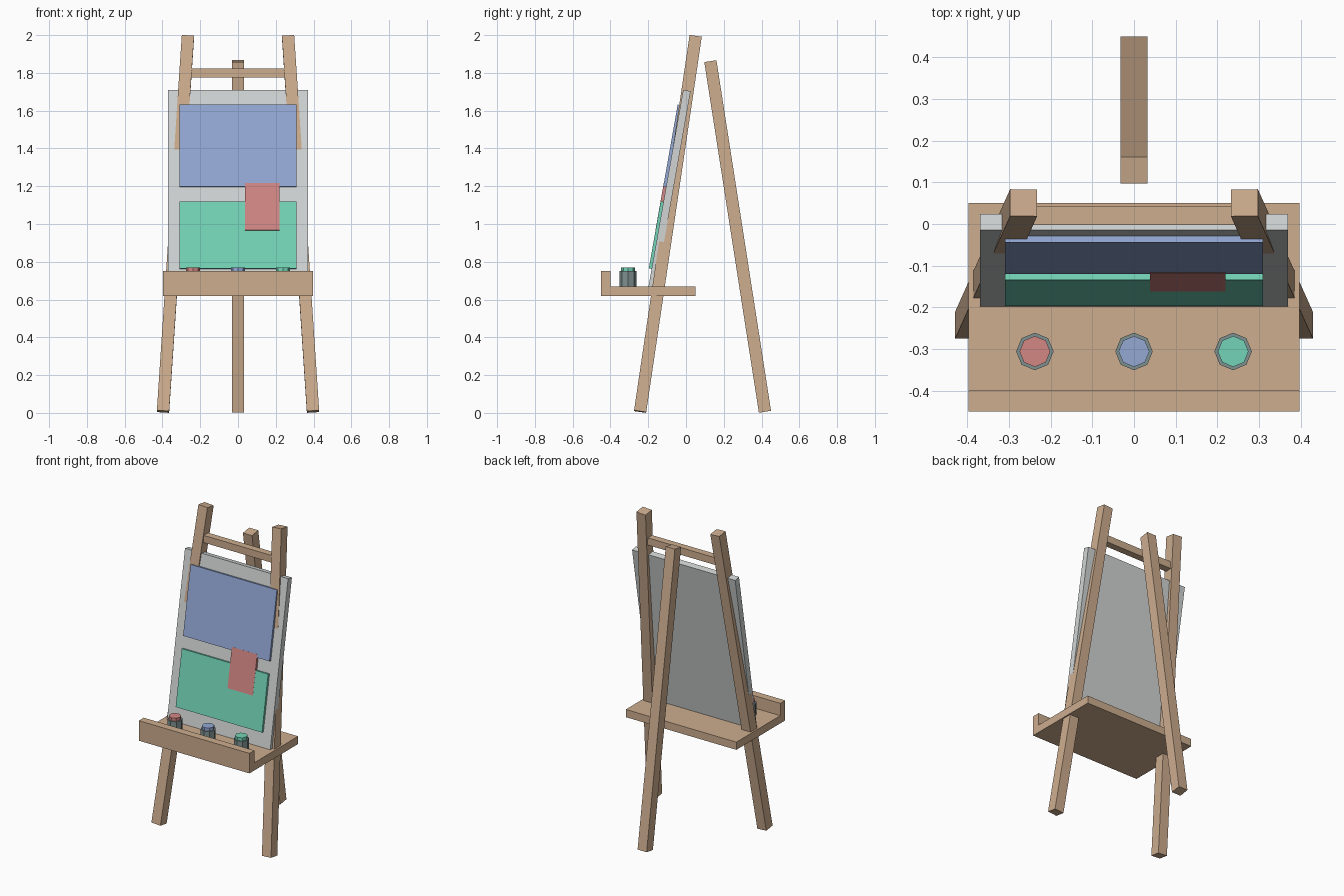
import bpy, bmesh, math
from mathutils import Vector, Matrix

if "Cube" in bpy.data.objects:
    bpy.data.objects.remove(bpy.data.objects["Cube"])


def material(name, rgb):
    """Flat material from 0-255 sRGB values."""
    def lin(c):
        c /= 255
        return c / 12.92 if c <= 0.04045 else ((c + 0.055) / 1.055) ** 2.4
    m = bpy.data.materials.new(name)
    m.diffuse_color = (*[lin(c) for c in rgb], 1)
    m.use_nodes = True
    m.node_tree.nodes["Principled BSDF"].inputs["Base Color"].default_value = m.diffuse_color
    return m


WOOD = material("wood", (205, 173, 143))
CANVAS = material("canvas grey", (210, 213, 213))
CUP = material("cup grey", (127, 145, 144))
RED = material("red paint", (210, 135, 132))
BLUE = material("blue paint", (147, 168, 212))
GREEN = material("green paint", (116, 212, 183))


def finish(name, bm, matrix, mat):
    me = bpy.data.meshes.new(name)
    bm.transform(matrix)
    bm.to_mesh(me)
    bm.free()
    me.materials.append(mat)
    ob = bpy.data.objects.new(name, me)
    bpy.context.collection.objects.link(ob)
    return ob


def box(name, size, matrix, mat):
    bm = bmesh.new()
    bmesh.ops.create_cube(bm, size=1)
    return finish(name, bm, matrix @ Matrix.Diagonal((*size, 1)), mat)


def span(name, lo, hi, mat):
    """Axis-aligned box between two corners."""
    lo, hi = Vector(lo), Vector(hi)
    return box(name, hi - lo, Matrix.Translation((lo + hi) / 2), mat)


def beam(name, a, b, width, mat):
    """Square beam between two end centres, kept square to the x axis."""
    a, b = Vector(a), Vector(b)
    d = (b - a).normalized()
    x = (Vector((1, 0, 0)) - d * d.x).normalized()
    y = d.cross(x)
    m = Matrix((x, y, d)).transposed().to_4x4()
    m.translation = (a + b) / 2
    return box(name, (width, width, (b - a).length), m, mat)


def octagon(name, radius, x, y, z0, z1, mat):
    bm = bmesh.new()
    bmesh.ops.create_cone(bm, cap_ends=True, segments=8, radius1=radius,
                          radius2=radius, depth=z1 - z0)
    return finish(name, bm, Matrix.Translation((x, y, (z0 + z1) / 2)), mat)


# Legs and crossbar
for side, s in (("left", -1), ("right", 1)):
    beam(f"front_leg_{side}", (s * 0.397, -0.243, 0.007),
         (s * 0.265, 0.051, 1.994), 0.065, WOOD)
beam("back_leg", (0, 0.418, 0.006), (0, 0.129, 1.862), 0.065, WOOD)
span("crossbar", (-0.26, -0.002, 1.775), (0.26, 0.043, 1.822), WOOD)

# Tray with front lip
span("tray", (-0.397, -0.45, 0.62), (0.397, 0.05, 0.67), WOOD)
span("tray_lip", (-0.397, -0.45, 0.67), (0.397, -0.40, 0.75), WOOD)

# Leaning canvas: local origin is the middle of its front face
TILT = math.radians(10)
MID = Vector((0, -0.107, 1.188))
LEAN = Matrix.Translation(MID) @ Matrix.Rotation(-TILT, 4, "X")


def on_canvas(name, x0, x1, z0, z1, y0, y1, mat):
    """Box lying on the canvas; z0 and z1 are world heights of its front."""
    def local(z):
        return (z - MID.z + y0 * math.sin(TILT)) / math.cos(TILT)
    l0, l1 = local(z0), local(z1)
    centre = Vector(((x0 + x1) / 2, (y0 + y1) / 2, (l0 + l1) / 2))
    box(name, (x1 - x0, y1 - y0, l1 - l0), LEAN @ Matrix.Translation(centre), mat)


on_canvas("canvas", -0.37, 0.37, 0.666, 1.71, 0, 0.04, CANVAS)

# Painted blocks of the picture
on_canvas("blue_panel", -0.31, 0.31, 1.198, 1.632, -0.015, 0.003, BLUE)
on_canvas("green_panel", -0.31, 0.31, 0.765, 1.12, -0.015, 0.003, GREEN)
on_canvas("red_panel", 0.038, 0.22, 0.967, 1.218, -0.0156, 0.003, RED)

# Paint cups
for colour, x, mat in (("red", -0.238, RED), ("blue", 0, BLUE), ("green", 0.238, GREEN)):
    octagon(f"{colour}_cup", 0.045, x, -0.306, 0.67, 0.75, CUP)
    octagon(f"{colour}_cup_paint", 0.037, x, -0.306, 0.74, 0.77, mat)
